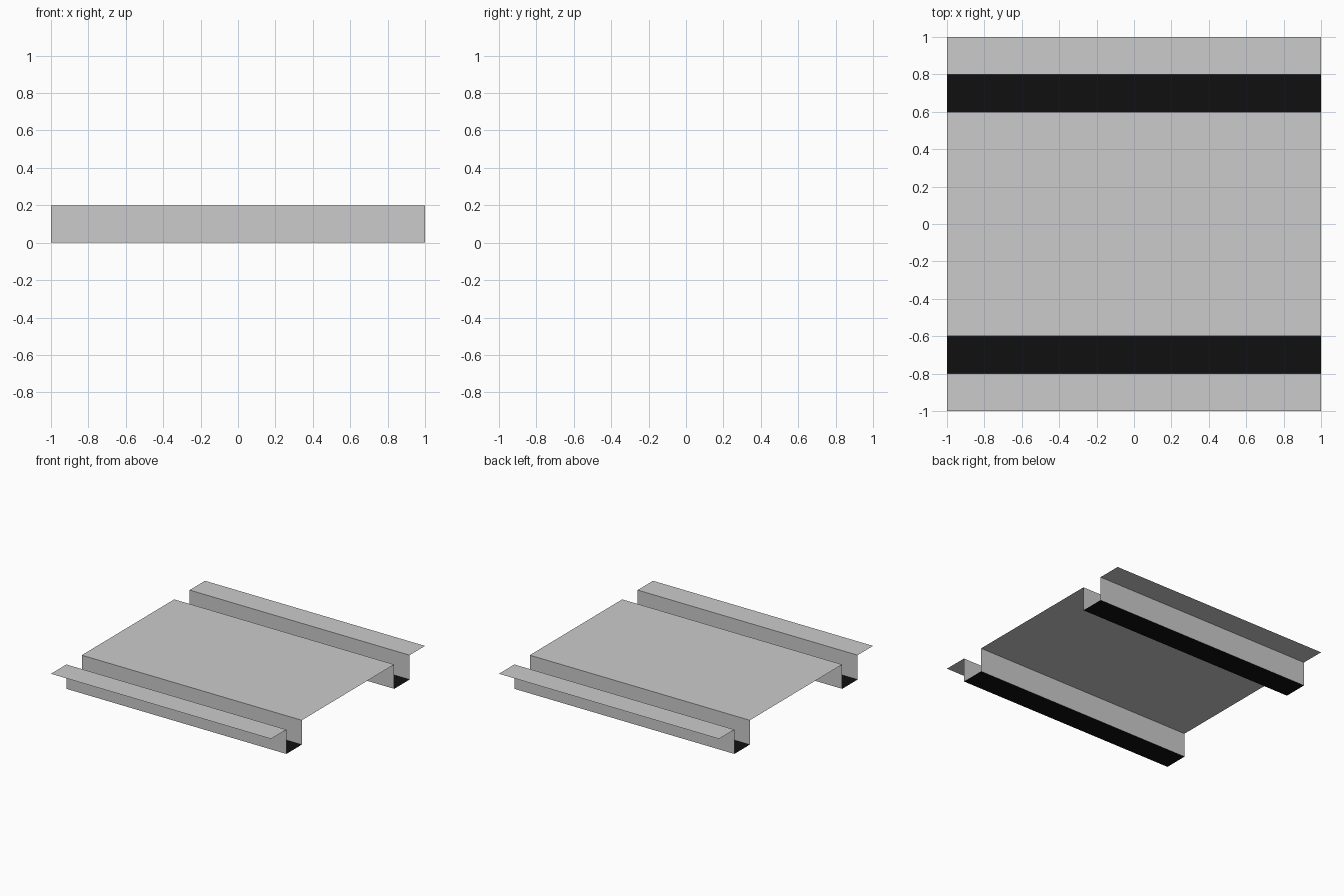
import bpy

if "Cube" in bpy.data.objects:
    bpy.data.objects.remove(bpy.data.objects["Cube"])

HALF = 1.0   # half length along x
TOP = 0.2    # height of the raised surfaces

black = bpy.data.materials.new("black_floor")
black.diffuse_color = (0.005, 0.005, 0.005, 1)
black.use_nodes = True
black.node_tree.nodes["Principled BSDF"].inputs["Base Color"].default_value = black.diffuse_color


def sheet(name, profile, mirrored=False, material=None):
    """Sweep an open (y, z) profile along x as a thin sheet."""
    verts = [(x, y, z) for y, z in profile for x in (-HALF, HALF)]
    faces = [(2 * i, 2 * i + 1, 2 * i + 3, 2 * i + 2)
             for i in range(len(profile) - 1)]
    mesh = bpy.data.meshes.new(name)
    mesh.from_pydata(verts, [], faces)
    obj = bpy.data.objects.new(name, mesh)
    bpy.context.collection.objects.link(obj)
    if material:
        mesh.materials.append(material)
    if mirrored:
        mod = obj.modifiers.new("mirror", 'MIRROR')
        mod.use_axis = (False, True, False)
        mod.use_mirror_merge = False
    return obj


# Central raised panel with its two downturned sides
sheet("deck", [(-0.6, 0), (-0.6, TOP), (0.6, TOP), (0.6, 0)])

# Dark channel floors
sheet("channel_floors", [(0.6, 0), (0.8, 0)], mirrored=True, material=black)

# Outer channel walls folding out into flat rims
sheet("outer_rims", [(0.8, 0), (0.8, TOP), (1.0, TOP)], mirrored=True)
